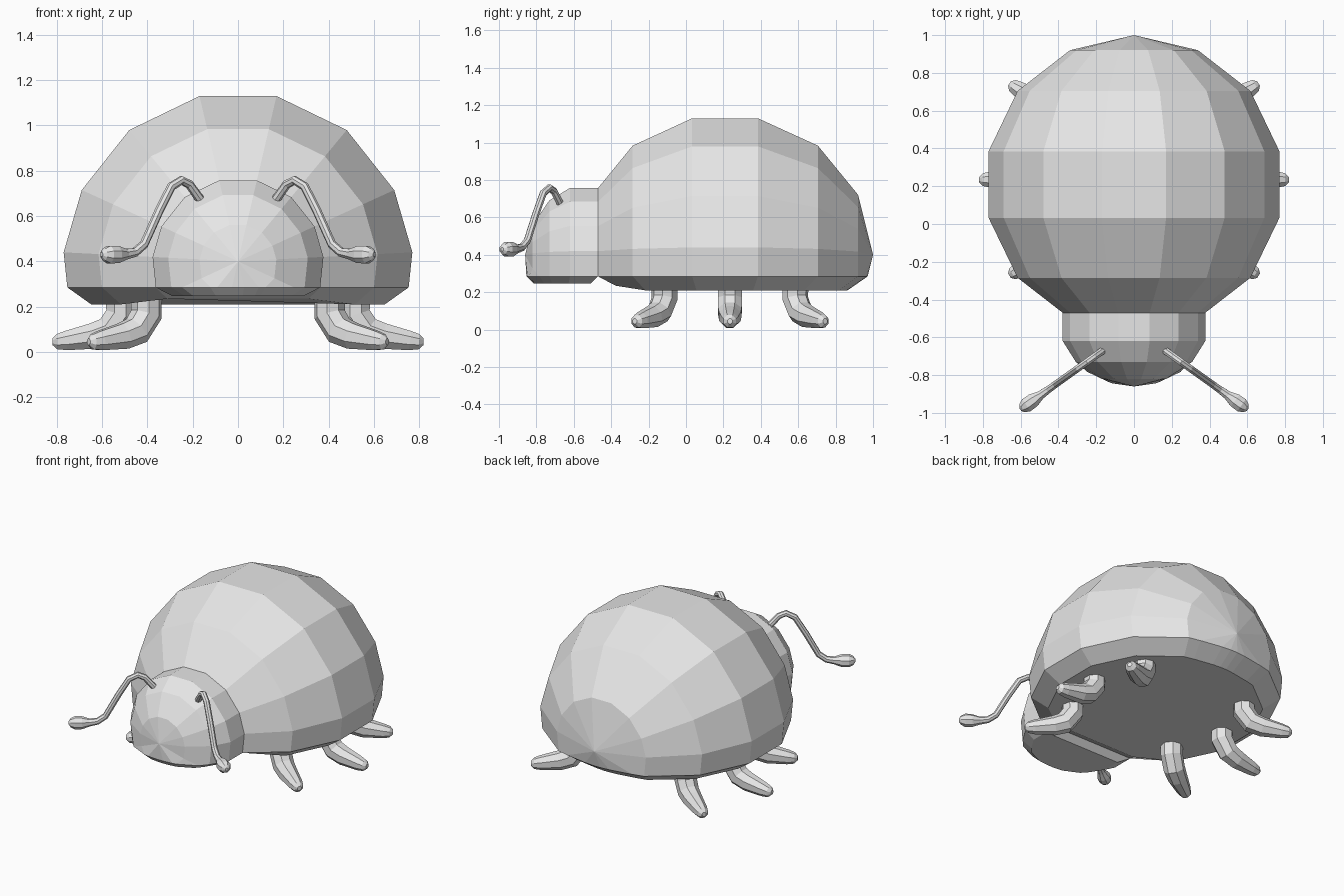
import bpy, bmesh, math
from mathutils import Vector

if "Cube" in bpy.data.objects:
    bpy.data.objects.remove(bpy.data.objects["Cube"])

grey = bpy.data.materials.new("plain grey")
grey.diffuse_color = (0.8, 0.8, 0.8, 1)
grey.use_nodes = True
grey.node_tree.nodes["Principled BSDF"].inputs["Base Color"].default_value = grey.diffuse_color

# Half cross-section of the shell (x, height from axis); mirrored to 14 sides
HALF = [(0.17, 0.73), (0.48, 0.58), (0.69, 0.315), (0.77, 0.04),
        (0.73, -0.34), (0.48, -0.6), (0.17, -0.73)]
SECTION = HALF + [(-x, z) for x, z in reversed(HALF)]
AXIS_Z = 0.40
CUT_Z = 0.285


def finish(name, bm):
    me = bpy.data.meshes.new(name)
    bm.to_mesh(me)
    bm.free()
    me.materials.append(grey)
    ob = bpy.data.objects.new(name, me)
    bpy.context.collection.objects.link(ob)
    return ob


def skin(bm, rings):
    """Join successive rings of vertices; a single vertex makes a fan."""
    for a, b in zip(rings, rings[1:]):
        n = max(len(a), len(b))
        for i in range(n):
            j = (i + 1) % n
            if len(a) == 1:
                bm.faces.new((a[0], b[j], b[i]))
            elif len(b) == 1:
                bm.faces.new((a[i], a[j], b[0]))
            else:
                bm.faces.new((a[i], a[j], b[j], b[i]))


def dome(name, stations, centre_y, shrink, floor_z, adjust):
    """Faceted dome along y: open end first, pole last, flat chamfered belly."""
    bm = bmesh.new()
    rings = []
    for y, s in stations:
        pts = SECTION if s else [(0, 0)]
        rings.append([bm.verts.new((x * s, y, AXIS_Z + z * s)) for x, z in pts])
    skin(bm, rings)
    bm.faces.new(rings[0])
    open_y = stations[0][0]
    cut = bmesh.ops.bisect_plane(bm, geom=bm.verts[:] + bm.edges[:] + bm.faces[:],
                                 plane_co=(0, 0, CUT_Z), plane_no=(0, 0, 1),
                                 clear_inner=True)
    edges = [e for e in cut["geom_cut"] if isinstance(e, bmesh.types.BMEdge)]
    for v in {v for e in edges for v in e.verts}:
        adjust(v)
    # chamfer and belly
    new = bmesh.ops.extrude_edge_only(bm, edges=edges)["geom"]
    low = [v for v in new if isinstance(v, bmesh.types.BMVert)]
    for v in low:
        v.co = (v.co.x * shrink, centre_y + (v.co.y - centre_y) * shrink, floor_z)
        if -0.45 < v.co.y < -0.3:
            v.co.z += 0.025
    loop = [e for e in new if isinstance(e, bmesh.types.BMEdge)
            and e.verts[0] in low and e.verts[1] in low]
    bmesh.ops.contextual_create(bm, geom=loop)
    bmesh.ops.recalc_face_normals(bm, faces=bm.faces[:])
    # open the end where head and shell meet
    caps = [f for f in bm.faces if all(abs(v.co.y - open_y) < 1e-4 for v in f.verts)]
    bmesh.ops.delete(bm, geom=caps, context='FACES')
    return finish(name, bm)


def head_front(v):
    if v.co.y < -0.75:
        v.co.y -= 0.022


# Shell and head
dome("shell", [(-0.47, 0.49), (-0.285, 0.8), (0.033, 1), (0.385, 1), (0.705, 0.8),
               (0.92, 0.44), (1.0, 0)], 0.2, 0.86, 0.21, lambda v: None)
dome("head", [(-0.47, 0.49), (-0.62, 0.49), (-0.73, 0.40), (-0.82, 0.22),
              (-0.86, 0)], -0.66, 0.8, 0.247, head_front)


def tube(name, path, sides):
    """Tube through (point, radius) stations, bending in a vertical plane."""
    bm = bmesh.new()
    pts = [Vector(p) for p, r in path]
    flat = pts[-1] - pts[0]
    side = Vector((-flat.y, flat.x, 0)).normalized()
    rings = []
    for i, (p, r) in enumerate(path):
        a, b = pts[max(i - 1, 0)], pts[min(i + 1, len(pts) - 1)]
        t = (pts[i] - a).normalized() + (b - pts[i]).normalized()
        up = t.normalized().cross(side)
        rings.append([bm.verts.new(pts[i] + r * (side * math.cos(k) + up * math.sin(k)))
                      for k in (2 * math.pi * (j + 0.5) / sides for j in range(sides))])
    skin(bm, rings)
    bm.faces.new(rings[0])
    bm.faces.new(rings[-1])
    bmesh.ops.recalc_face_normals(bm, faces=bm.faces[:])
    return finish(name, bm)


# Leg profile: distance outward, height, radius
LEG = [(0, 0.25, 0.07), (0, 0.165, 0.07), (0.05, 0.095, 0.068), (0.12, 0.07, 0.062),
       (0.24, 0.05, 0.046), (0.28, 0.045, 0.036), (0.30, 0.045, 0.015)]
# Leg hips: x, y, splay angle
HIPS = {"front_leg": (0.405, -0.115, -32), "middle_leg": (0.52, 0.235, 0),
        "rear_leg": (0.405, 0.585, 32)}
# Antenna profile: x, z, radius; y follows x
ANTENNA = [(0.165, 0.67, 0.021), (0.215, 0.74, 0.02), (0.25, 0.758, 0.02),
           (0.295, 0.73, 0.02), (0.35, 0.62, 0.02), (0.415, 0.475, 0.02),
           (0.455, 0.44, 0.021), (0.495, 0.432, 0.025), (0.535, 0.43, 0.041),
           (0.57, 0.43, 0.042), (0.592, 0.43, 0.028), (0.602, 0.43, 0.01)]

for side, tag in ((1, "right"), (-1, "left")):
    for name, (hx, hy, deg) in HIPS.items():
        c, s = math.cos(math.radians(deg)), math.sin(math.radians(deg))
        tube(f"{name}_{tag}",
             [((side * (hx + d * c), hy + d * s, z), r) for d, z, r in LEG], 8)
    tube(f"antenna_{tag}",
         [((side * x, -0.67 - 0.715 * (x - 0.165), z), r) for x, z, r in ANTENNA], 8)
